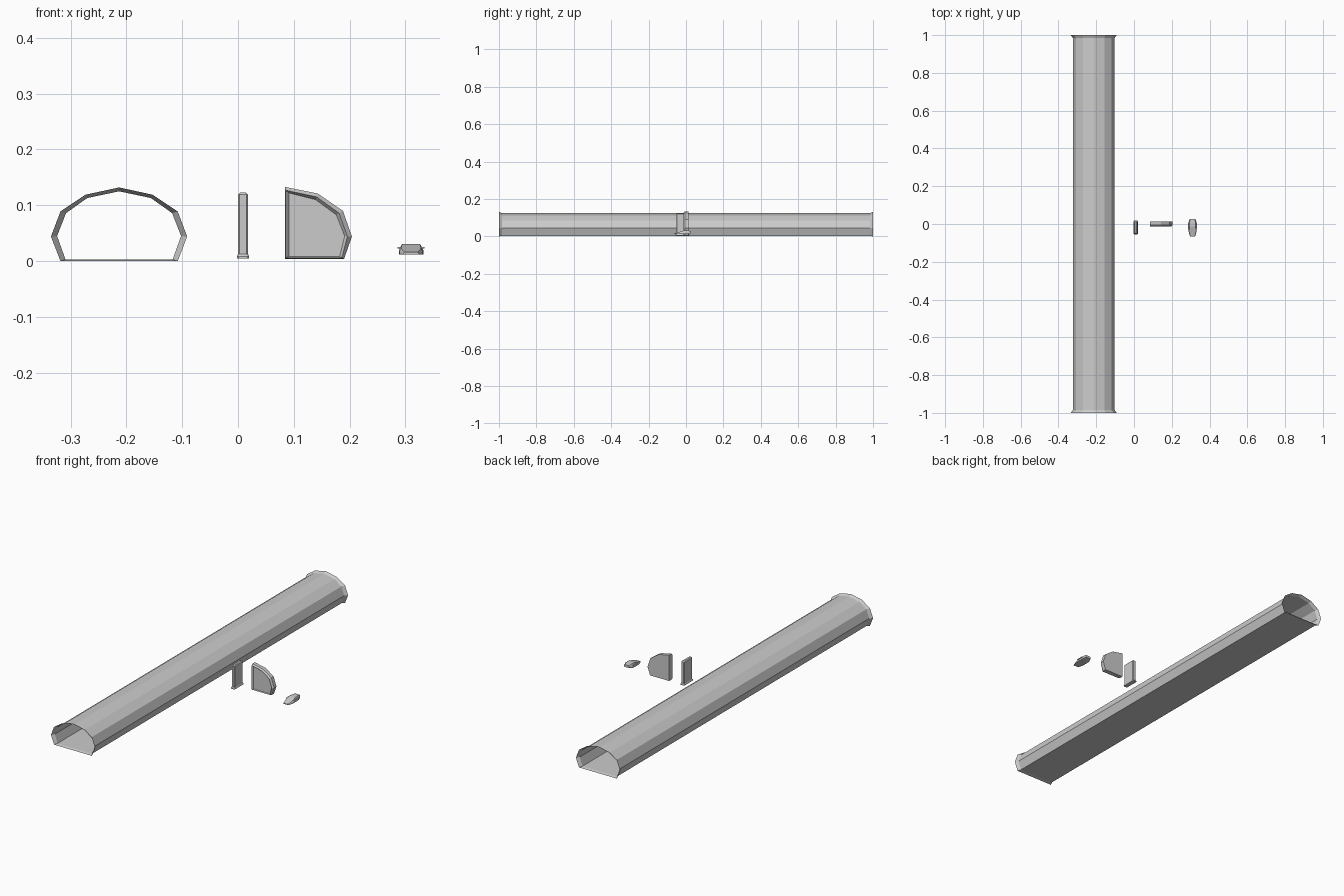
import bpy, bmesh

if "Cube" in bpy.data.objects:
    bpy.data.objects.remove(bpy.data.objects["Cube"])


def loft(name, rings, cap=True, parts=()):
    """Skin matching closed rings of 3D points; parts adds more lofts to the object."""
    bm = bmesh.new()
    for rr in (rings, *parts):
        vs = [[bm.verts.new(p) for p in r] for r in rr]
        n = len(vs[0])
        for a, b in zip(vs, vs[1:]):
            for i in range(n):
                j = (i + 1) % n
                bm.faces.new((a[i], a[j], b[j], b[i]))
        if cap:
            bm.faces.new(vs[0])
            bm.faces.new(vs[-1])
    bmesh.ops.recalc_face_normals(bm, faces=bm.faces)
    me = bpy.data.meshes.new(name)
    bm.to_mesh(me)
    bm.free()
    ob = bpy.data.objects.new(name, me)
    bpy.context.collection.objects.link(ob)
    return ob


def arch(half, cx, y):
    """Mirror a half outline (top centre first) into a full ring."""
    pts = half + [(-x, z) for x, z in half[:0:-1]]
    return [(cx + x, y, z) for x, z in pts]


def rect(cx, cy, hx, hy, z, c=0.0):
    """Horizontal rectangle with corners chamfered by c."""
    if not c:
        return [(cx + sx * hx, cy + sy * hy, z)
                for sx, sy in ((-1, -1), (1, -1), (1, 1), (-1, 1))]
    return [(cx + x, cy + y, z) for x, y in (
        (-hx + c, -hy), (hx - c, -hy), (hx, -hy + c), (hx, hy - c),
        (hx - c, hy), (-hx + c, hy), (-hx, hy - c), (-hx, -hy + c))]


# tunnel: faceted open tube with flared rims
rim = [(0, .132), (.06, .119), (.105, .089), (.122, .044), (.105, 0)]
wall = [(0, .125), (.057, .113), (.095, .086), (.111, .045), (.096, .003)]
loft("tunnel", [arch(rim, -.213, -1), arch(wall, -.213, -.985),
                arch(wall, -.213, .985), arch(rim, -.213, 1)], cap=False)

# pillar: narrow slab with chamfered top and a spread foot
px, py = .009, -.019
loft("pillar", [rect(px, py, .011, .037, .005, .003), rect(px, py, .011, .037, .008, .003),
                rect(px, py, .009, .033, .013, .003), rect(px, py, .009, .033, .119, .003),
                rect(px, py, .005, .029, .123, .002)])

# door leaf: half arch with sloped rim and recessed front panel
outer = [(.084, .133), (.143, .121), (.188, .09), (.204, .044), (.19, .004), (.084, .004)]
lip = [(.085, .127), (.141, .115), (.181, .086), (.196, .044), (.186, .006), (.085, .006)]
panel = [(.091, .122), (.139, .11), (.176, .083), (.191, .045), (.182, .008), (.091, .008)]


def flat(pts, y):
    return [(x, y, z) for x, z in pts]


loft("door_leaf", [flat(outer, .013), flat(outer, -.006),
                   flat(lip, -.013), flat(panel, -.006)])

# pod: tapered low body with sloped nose and side fins
def section(y, hw, top, z0, z1):
    zm = z0 + (z1 - z0) * .4
    return [(.31 + x, y, z) for x, z in (
        (-hw, z0), (hw, z0), (hw, zm), (top, z1), (-top, z1), (-hw, zm))]


body = [section(-.065, .014, .012, .012, .016), section(-.04, .021, .018, .012, .023),
        section(-.012, .022, .016, .012, .031), section(.01, .021, .015, .013, .031),
        section(.027, .015, .012, .017, .029)]
fins = [[rect(.31 + s * .02, -.012, .004, .018, .023),
         rect(.31 + s * .02, -.012, .004, .018, .025)] for s in (-1, 1)]
loft("pod", body, parts=fins)
